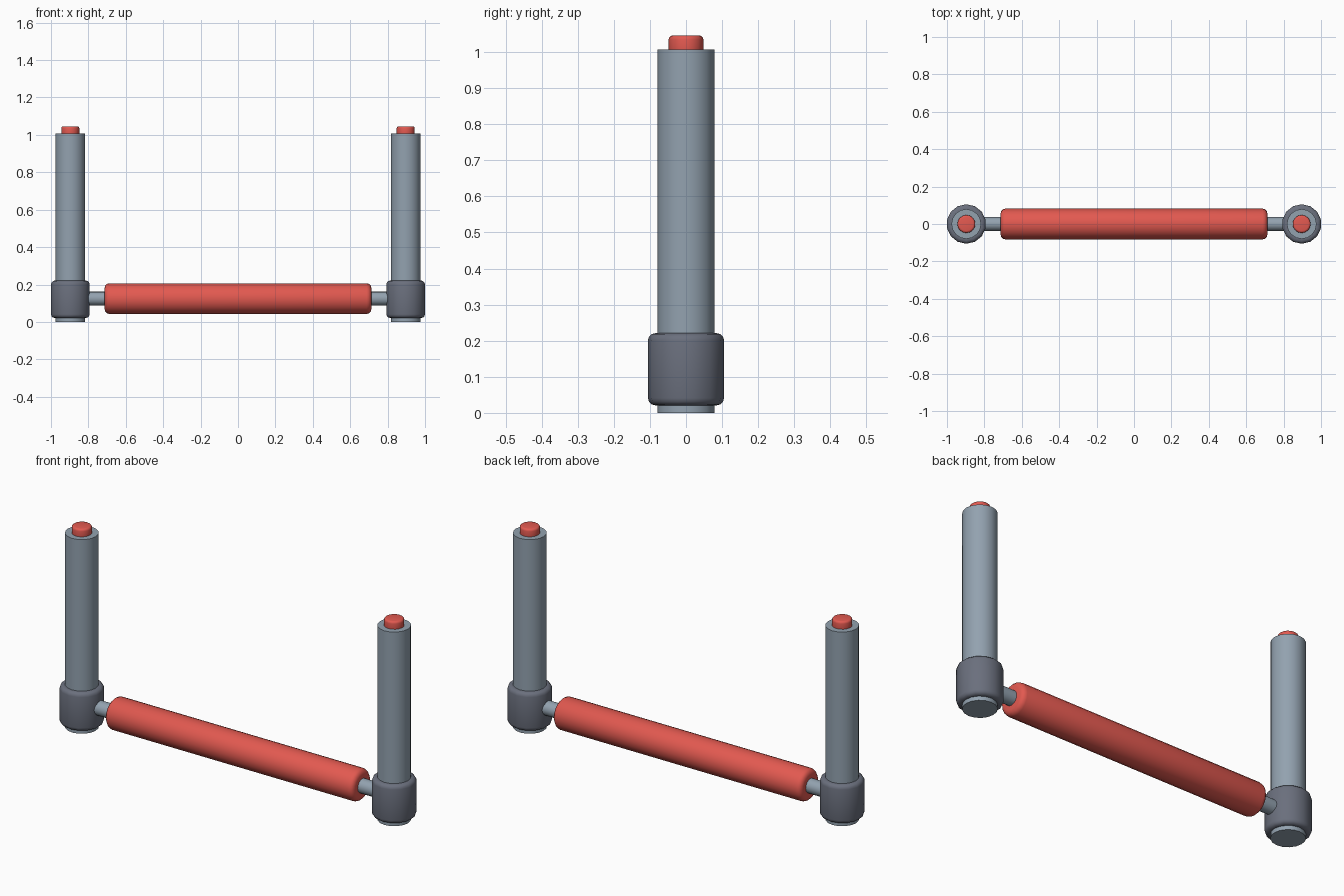
import bpy, math

if "Cube" in bpy.data.objects:
    bpy.data.objects.remove(bpy.data.objects["Cube"])


def material(name, rgb):
    m = bpy.data.materials.new(name)
    m.diffuse_color = (*rgb, 1)
    m.use_nodes = True
    m.node_tree.nodes["Principled BSDF"].inputs["Base Color"].default_value = m.diffuse_color
    return m


STEEL = material("steel_grey", (0.29, 0.36, 0.43))
DARK = material("dark_grey", (0.145, 0.16, 0.205))
RED = material("red", (0.76, 0.10, 0.08))


def cylinder(name, mat, radius, length, loc, sides, bevel=0.0, along_x=False):
    rot = (0, math.pi / 2, 0) if along_x else (0, 0, 0)
    bpy.ops.mesh.primitive_cylinder_add(vertices=sides, radius=radius, depth=length,
                                        location=loc, rotation=rot)
    ob = bpy.context.object
    ob.name = name
    ob.data.materials.append(mat)
    # round the rim edges only
    if bevel:
        b = ob.modifiers.new("rim", 'BEVEL')
        b.width = bevel
        b.segments = 3
        b.limit_method = 'ANGLE'
        b.angle_limit = math.radians(50)
        bpy.ops.object.modifier_apply(modifier="rim")
    bpy.ops.object.shade_smooth_by_angle(angle=math.radians(35))
    return ob


PX = 0.8965    # post centre
BAR_Z = 0.1245

# red padded roller and its inner axle
cylinder("roller", RED, 0.082, 1.426, (0, 0, BAR_Z), 20, 0.025, True)
cylinder("axle", STEEL, 0.037, 1.70, (0, 0, BAR_Z), 16, 0, True)

# upright posts with collar and top button
for side, x in (("left", -PX), ("right", PX)):
    cylinder(side + "_post", STEEL, 0.0795, 1.007, (x, 0, 0.5035), 16)
    cylinder(side + "_collar", DARK, 0.1055, 0.20, (x, 0, 0.121), 14, 0.02)
    cylinder(side + "_button", RED, 0.048, 0.06, (x, 0, 1.016), 16, 0.011)
